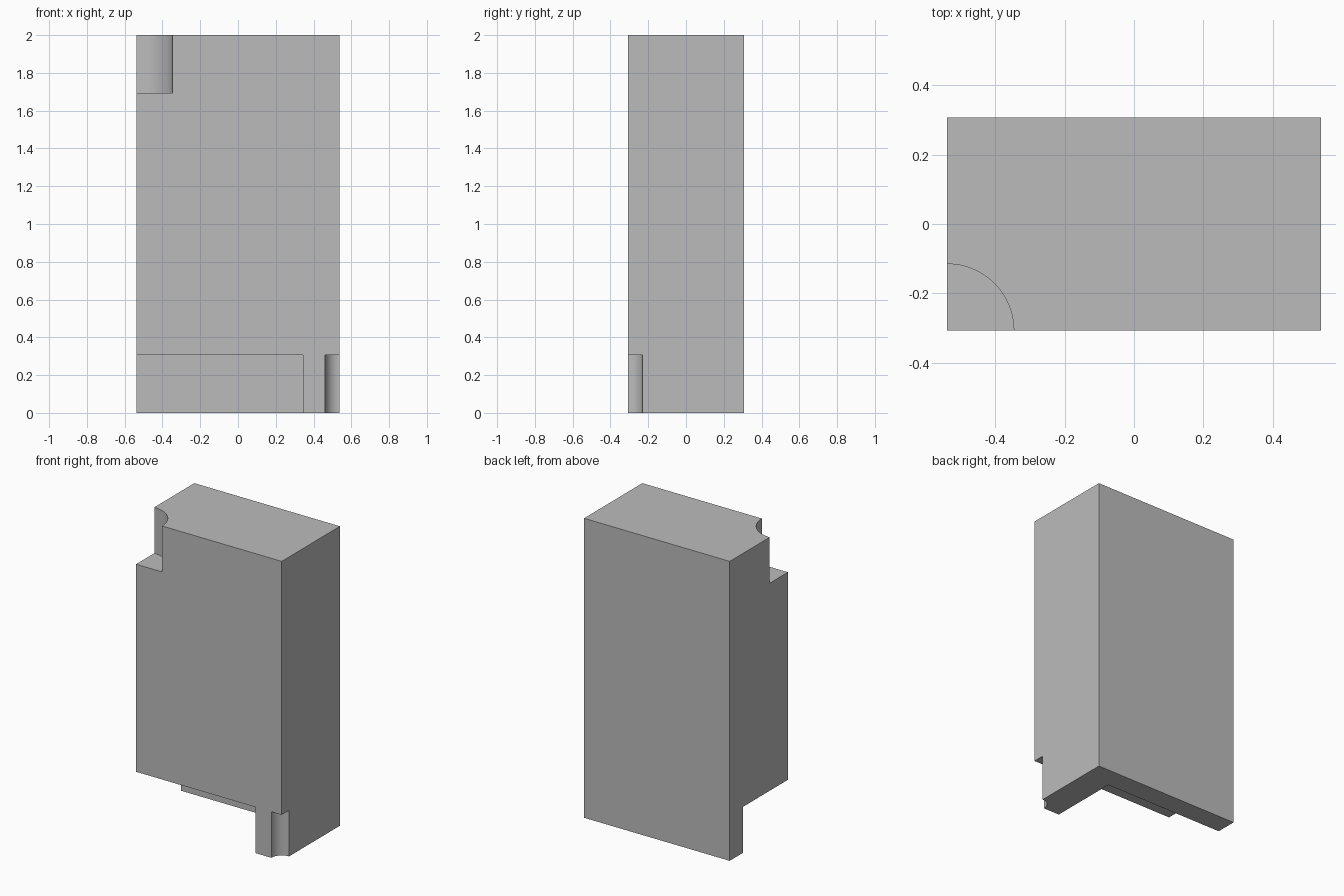
import bpy
from mathutils import Vector

cube = bpy.data.objects.get("Cube")
if cube:
    bpy.data.objects.remove(cube, do_unlink=True)

HX, HY, H = 0.538, 0.307, 2.0   # half width, half depth, height
STEP = 0.307                    # height of every cut
OVER = 0.1                      # how far cutters reach outside the block

grey = bpy.data.materials.new("plain grey")
grey.use_nodes = True
colour = (0.5, 0.5, 0.5, 1)
grey.diffuse_color = colour
grey.node_tree.nodes["Principled BSDF"].inputs["Base Color"].default_value = colour


def box(name, low, high):
    low, high = Vector(low), Vector(high)
    bpy.ops.mesh.primitive_cube_add(size=1, location=(low + high) / 2)
    obj = bpy.context.object
    obj.name = name
    obj.scale = high - low
    bpy.ops.object.transform_apply(location=True, rotation=True, scale=True)
    obj.data.materials.append(grey)
    return obj


def rod(name, x, y, low, high, radius):
    bpy.ops.mesh.primitive_cylinder_add(
        vertices=96, radius=radius, depth=high - low, location=(x, y, (low + high) / 2))
    obj = bpy.context.object
    obj.name = name
    obj.data.materials.append(grey)
    return obj


# Main block
block = box("block", (-HX, -HY, 0), (HX, HY, H))

# Cutters: the recess leaving an L-shaped foot, and two rounded corner notches
cutters = [
    box("foot_recess_cutter", (-HX - OVER, -HY - OVER, -OVER), (0.344, 0.166, STEP)),
    rod("top_notch_cutter", -HX, -HY, H - STEP, H + OVER, 0.192),
    rod("foot_groove_cutter", HX, -HY, -OVER, STEP, 0.077),
]

bpy.ops.object.select_all(action="DESELECT")
block.select_set(True)
bpy.context.view_layer.objects.active = block
for cutter in cutters:
    cut = block.modifiers.new(cutter.name, "BOOLEAN")
    cut.operation = "DIFFERENCE"
    cut.solver = "EXACT"
    cut.object = cutter
    bpy.ops.object.modifier_apply(modifier=cut.name)
    bpy.data.objects.remove(cutter, do_unlink=True)

# Smooth the rounded notches and keep the edges crisp
bpy.ops.object.shade_smooth_by_angle(angle=0.5)
